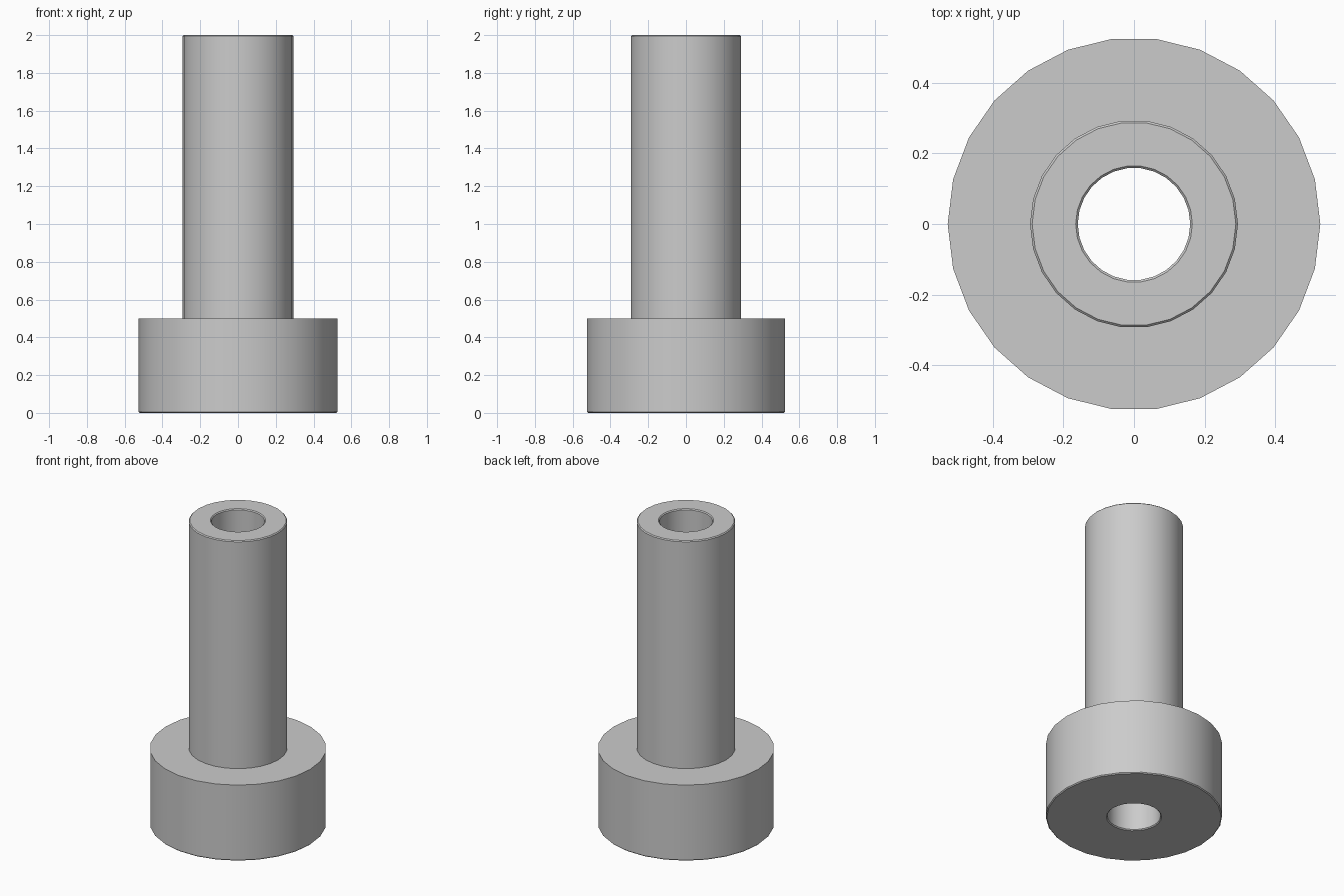
import bpy
import bmesh
import math
from mathutils import Vector

SIDES = 26
BASE_R, SHAFT_R, BORE_R = 0.527, 0.294, 0.159
STEP_Z, TOP_Z = 0.5, 2.0
CHAMFER = 0.006

if "Cube" in bpy.data.objects:
    bpy.data.objects.remove(bpy.data.objects["Cube"], do_unlink=True)

# One plain grey for the whole part
grey = bpy.data.materials.new("plain_grey")
grey.use_nodes = True
colour = (0.6, 0.6, 0.6, 1.0)
grey.diffuse_color = colour
grey.node_tree.nodes["Principled BSDF"].inputs["Base Color"].default_value = colour


def revolve(name, profile):
    """Spin a closed (radius, height) profile around z."""
    bm = bmesh.new()
    verts = [bm.verts.new((r, 0, z)) for r, z in profile]
    edges = [bm.edges.new((v, verts[(i + 1) % len(verts)]))
             for i, v in enumerate(verts)]
    bmesh.ops.spin(bm, geom=verts + edges, cent=Vector(), axis=(0, 0, 1),
                   angle=math.tau, steps=SIDES, use_merge=True)
    bmesh.ops.remove_doubles(bm, verts=bm.verts, dist=1e-5)
    bmesh.ops.recalc_face_normals(bm, faces=bm.faces)
    mesh = bpy.data.meshes.new(name)
    bm.to_mesh(mesh)
    bm.free()
    mesh.materials.append(grey)
    obj = bpy.data.objects.new(name, mesh)
    bpy.context.collection.objects.link(obj)
    return obj


# Flanged sleeve: wide base, narrow shaft, bore with chamfered mouths
c = CHAMFER
sleeve = revolve("flanged_sleeve", [
    (BORE_R + c, 0),
    (BASE_R - c, 0),
    (BASE_R, c),
    (BASE_R, STEP_Z),
    (SHAFT_R, STEP_Z),
    (SHAFT_R, TOP_Z - c),
    (SHAFT_R - c, TOP_Z),
    (BORE_R + c, TOP_Z),
    (BORE_R, TOP_Z - c),
    (BORE_R, c),
])

# Smooth round walls, crisp rims
bpy.ops.object.select_all(action="DESELECT")
sleeve.select_set(True)
bpy.context.view_layer.objects.active = sleeve
bpy.ops.object.shade_smooth_by_angle(angle=math.radians(30))
